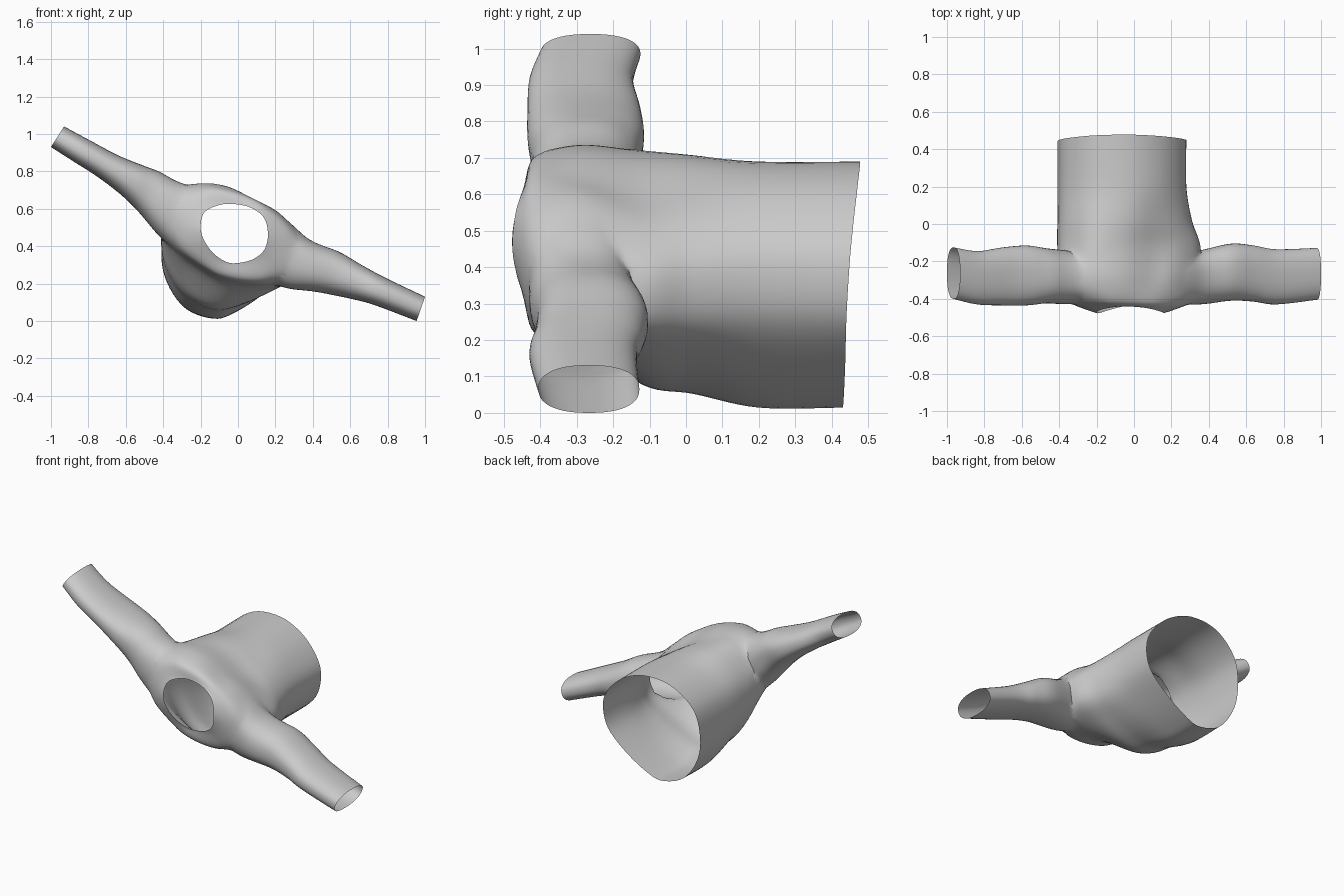
import bpy, bmesh, math
from mathutils import Vector

if "Cube" in bpy.data.objects:
    bpy.data.objects.remove(bpy.data.objects["Cube"])


def catmull(a, b, c, d, t):
    return 0.5 * (2 * b + (c - a) * t + (2 * a - 5 * b + 4 * c - d) * t * t
                  + (3 * b - a - 3 * c + d) * t ** 3)


def resample(pts, n, closed):
    """Smooth curve through pts, n steps per span."""
    m, out = len(pts), []
    for i in range(m if closed else m - 1):
        idx = [(i + k) % m if closed else min(max(i + k, 0), m - 1) for k in (-1, 0, 1, 2)]
        out += [catmull(*[pts[j] for j in idx], s / n) for s in range(n)]
    return out if closed else out + [pts[-1].copy()]


def loft(name, rings, steps, tip_a, tip_b):
    """Skin the rings; each end closes on a far tip that is trimmed off later."""
    cols = [resample([r[k] for r in rings], steps, False) for k in range(len(rings[0]))]
    n, rows = len(cols), len(cols[0])
    bm = bmesh.new()
    grid = [[bm.verts.new(cols[k][j]) for k in range(n)] for j in range(rows)]
    ta, tb = bm.verts.new(tip_a), bm.verts.new(tip_b)
    for k in range(n):
        q = (k + 1) % n
        for j in range(rows - 1):
            bm.faces.new((grid[j][k], grid[j][q], grid[j + 1][q], grid[j + 1][k]))
        bm.faces.new((ta, grid[0][q], grid[0][k]))
        bm.faces.new((tb, grid[-1][k], grid[-1][q]))
    bmesh.ops.recalc_face_normals(bm, faces=bm.faces)
    me = bpy.data.meshes.new(name)
    bm.to_mesh(me)
    bm.free()
    ob = bpy.data.objects.new(name, me)
    bpy.context.collection.objects.link(ob)
    return ob


# Torso cross-sections (x, z), clockwise from the top
hem = [(-.03, .685), (.13, .62), (.24, .51), (.28, .40), (.25, .26), (.13, .14), (-.02, .045),
       (-.13, .015), (-.28, .07), (-.38, .21), (-.41, .37), (-.37, .55), (-.22, .67)]
chest = [(-.06, .70), (.12, .60), (.26, .51), (.35, .39), (.33, .25), (.2, .17), (.03, .10),
         (-.12, .08), (-.27, .15), (-.37, .28), (-.41, .42), (-.38, .58), (-.24, .71)]
shoulder = [(-.06, .72), (.1, .64), (.22, .58), (.34, .43), (.33, .24), (.2, .19), (.05, .18),
            (-.1, .21), (-.24, .29), (-.34, .37), (-.4, .48), (-.36, .67), (-.24, .735)]
upper = [(-.04, .69), (.1, .64), (.23, .55), (.31, .43), (.29, .29), (.17, .23), (.04, .22),
         (-.1, .25), (-.22, .32), (-.32, .41), (-.35, .53), (-.31, .64), (-.17, .70)]
neck = [(-.02, .625), (.07, .605), (.14, .55), (.16, .46), (.14, .38), (.08, .33), (0, .31),
        (-.06, .315), (-.13, .36), (-.18, .43), (-.2, .5), (-.18, .58), (-.1, .62)]
waist = [(h[0] * .6 + c[0] * .4, h[1] * .4 + c[1] * .6) for h, c in zip(hem, chest)]


def section(pts, y_of):
    return resample([Vector((x, y_of(x, z), z)) for x, z in pts], 5, True)


torso_rings = [
    section(hem, lambda x, z: .43 + .07 * z - .1 * (x + .03) ** 2),
    section(hem, lambda x, z: .2),
    section(waist, lambda x, z: .02),
    section(chest, lambda x, z: -.12),
    section(shoulder, lambda x, z: -.29),
    section(upper, lambda x, z: -.415),
    section(neck, lambda x, z: -.477 + .038 * ((z - .47) / .16) ** 2),
]
torso = loft("shirt", torso_rings, 7, (-.06, 2, .36), (-.02, -2, .47))

# Sleeves: top x, top z, bottom x, bottom z, front y, back y
arm = [(-.93, 1.04, -1, .93, -.40, -.125), (-.80, .97, -.875, .85, -.43, -.145),
       (-.65, .89, -.75, .77, -.435, -.125), (-.53, .84, -.62, .67, -.435, -.115),
       (-.42, .80, -.52, .57, -.425, -.13), (-.33, .75, -.42, .45, -.43, -.14),
       (-.15, .68, -.25, .32, -.42, -.16), (.1, .58, .05, .25, -.41, -.16),
       (.27, .53, .25, .175, -.43, -.16), (.38, .435, .38, .16, -.43, -.135),
       (.54, .37, .50, .14, -.41, -.105), (.66, .30, .62, .115, -.415, -.115),
       (.79, .23, .73, .085, -.43, -.135), (1, .13, .955, 0, -.405, -.128)]


def arm_ring(tx, tz, bx, bz, y0, y1, n=44):
    ring = []
    for k in range(n):
        a = 2 * math.pi * k / n
        c, s = (math.copysign(abs(f) ** .85, f) for f in (math.cos(a), math.sin(a)))
        u = (s + 1) / 2
        ring.append(Vector((bx + (tx - bx) * u, (y0 + y1) / 2 + c * (y1 - y0) / 2,
                            bz + (tz - bz) * u)))
    return ring


sleeves = loft("sleeves", [arm_ring(*s) for s in arm], 5, (-3, -.27, 2.1), (3, -.27, -.7))

# Merge into one skin
mod = torso.modifiers.new("join", 'BOOLEAN')
mod.operation, mod.solver, mod.object = 'UNION', 'EXACT', sleeves
bpy.context.view_layer.objects.active = torso
torso.select_set(True)
bpy.ops.object.modifier_apply(modifier=mod.name)
bpy.data.objects.remove(sleeves, do_unlink=True)

# Open the hem, neck and cuffs, then soften the armhole seams
bm = bmesh.new()
bm.from_mesh(torso.data)
bmesh.ops.delete(bm, geom=[v for v in bm.verts if abs(v.co.x) > 1.5 or abs(v.co.y) > 1.5],
                 context='VERTS')
bmesh.ops.remove_doubles(bm, verts=bm.verts, dist=.002)
seam = [v for v in bm.verts if .15 < abs(v.co.x) < .5 and -.46 < v.co.y < -.15
        and not v.is_boundary]
for _ in range(5):
    bmesh.ops.smooth_vert(bm, verts=seam, factor=.5, use_axis_x=True, use_axis_y=True,
                          use_axis_z=True)
bm.to_mesh(torso.data)
bm.free()
bpy.ops.object.shade_smooth_by_angle(angle=math.radians(50))
